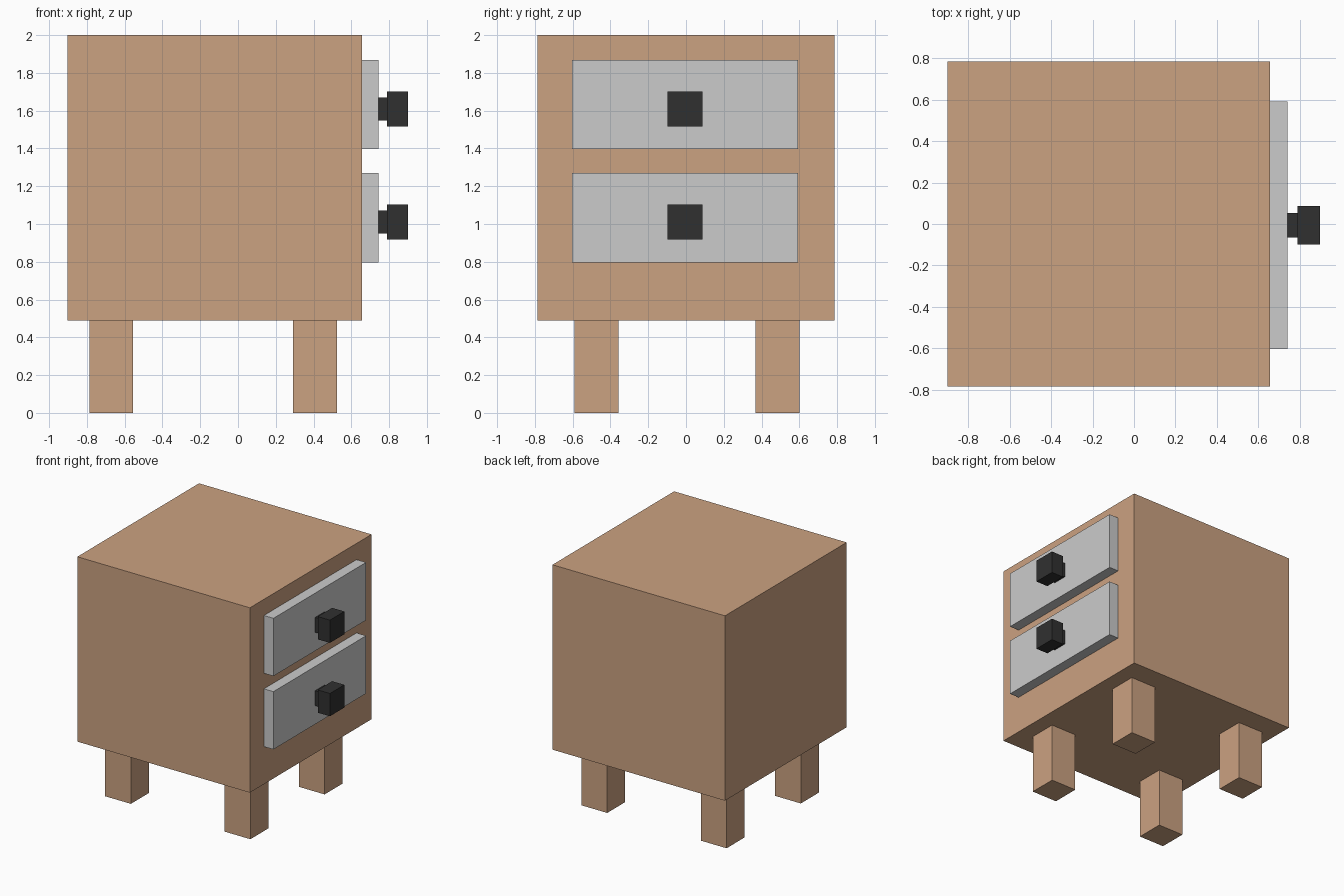
import bpy

if "Cube" in bpy.data.objects:
    bpy.data.objects.remove(bpy.data.objects["Cube"])


def material(name, colour):
    mat = bpy.data.materials.new(name)
    mat.diffuse_color = (*colour, 1)
    mat.use_nodes = True
    mat.node_tree.nodes["Principled BSDF"].inputs["Base Color"].default_value = mat.diffuse_color
    return mat


WOOD = material("wood", (0.60, 0.36, 0.22))
BLACK = material("black", (0.03, 0.03, 0.03))


def box(name, x, y, z, mat=None):
    """Box spanning the given (min, max) ranges."""
    spans = (x, y, z)
    bpy.ops.mesh.primitive_cube_add(size=1, location=[(a + b) / 2 for a, b in spans])
    obj = bpy.context.object
    obj.name = name
    obj.scale = [b - a for a, b in spans]
    bpy.ops.object.transform_apply(location=False, rotation=False, scale=True)
    if mat:
        obj.data.materials.append(mat)
    return obj


# Cabinet body
box("cabinet_body", (-0.902, 0.657), (-0.785, 0.785), (0.49, 2.0), WOOD)

# Four square legs
for side_x, x in (("left", (-0.787, -0.555)), ("right", (0.292, 0.525))):
    for side_y, y in (("front", (-0.59, -0.358)), ("back", (0.368, 0.60))):
        box(f"{side_y}_{side_x}_leg", x, y, (0, 0.49), WOOD)

# Drawer fronts with square knobs on short stems
YC = -0.006
for level, z0 in (("lower", 0.797), ("upper", 1.396)):
    box(f"{level}_drawer", (0.657, 0.743), (YC - 0.598, YC + 0.598), (z0, z0 + 0.472))
    zc = z0 + 0.213
    box(f"{level}_knob_stem", (0.743, 0.79), (YC - 0.06, YC + 0.06), (zc - 0.061, zc + 0.061), BLACK)
    box(f"{level}_knob", (0.79, 0.90), (YC - 0.093, YC + 0.093), (zc - 0.093, zc + 0.093), BLACK)
